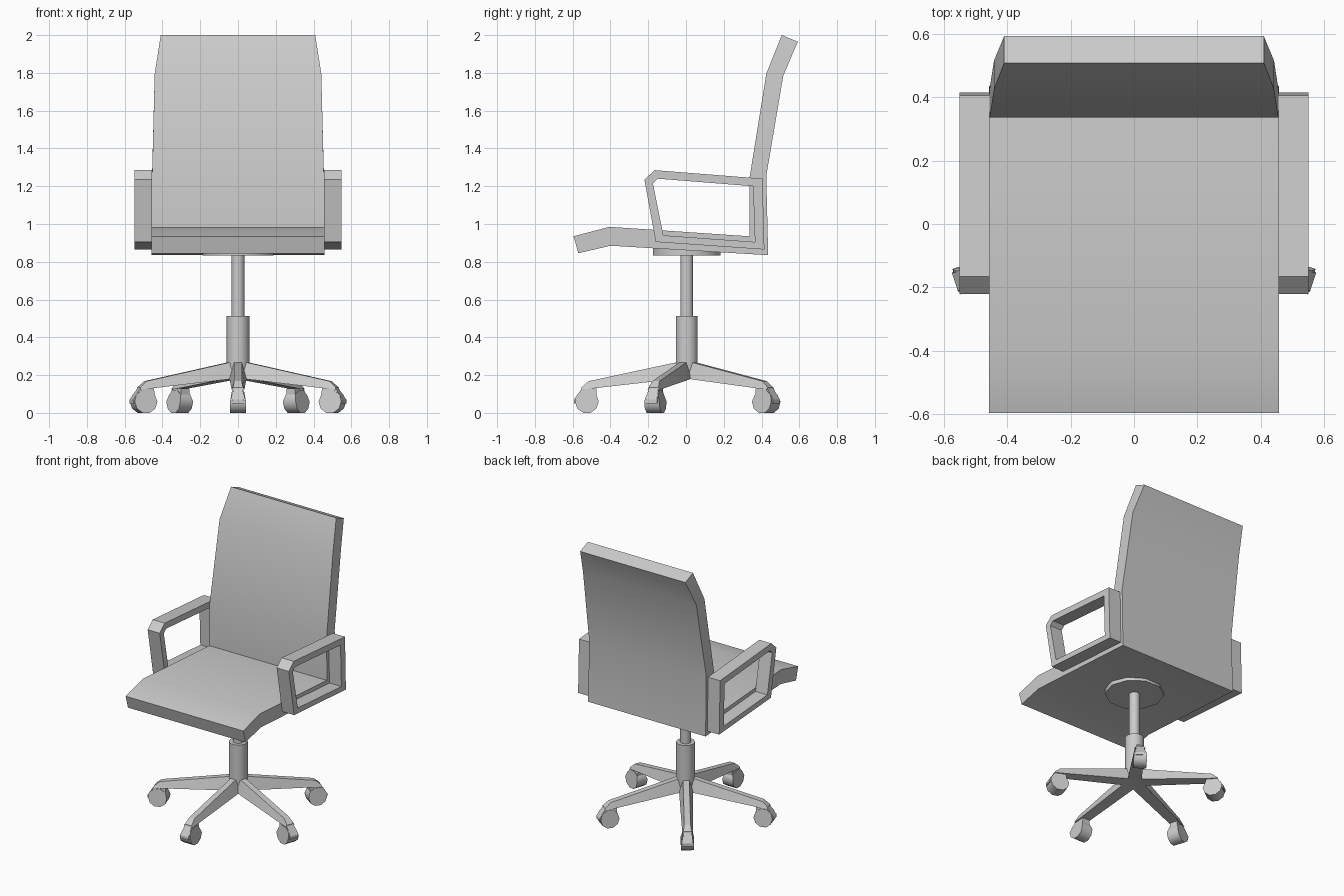
import bpy, bmesh, math
from mathutils import Matrix, Vector

cube = bpy.data.objects.get("Cube")
if cube:
    bpy.data.objects.remove(cube)

grey = bpy.data.materials.new("plain grey")
grey.use_nodes = True
grey.diffuse_color = (0.6, 0.6, 0.6, 1)
grey.node_tree.nodes["Principled BSDF"].inputs["Base Color"].default_value = (0.6, 0.6, 0.6, 1)


def finish(name, bm, angle=35):
    """Turn a bmesh into a named grey object with smoothing by angle."""
    bmesh.ops.recalc_face_normals(bm, faces=bm.faces)
    mesh = bpy.data.meshes.new(name)
    bm.to_mesh(mesh)
    bm.free()
    mesh.materials.append(grey)
    obj = bpy.data.objects.new(name, mesh)
    bpy.context.collection.objects.link(obj)
    bpy.ops.object.select_all(action='DESELECT')
    obj.select_set(True)
    bpy.context.view_layer.objects.active = obj
    bpy.ops.object.shade_smooth_by_angle(angle=math.radians(angle))
    return obj


def loft(bm, rings, closed=False):
    """Join four-point rings into a tube, capped or closed into a loop."""
    loops = [[bm.verts.new(p) for p in ring] for ring in rings]
    pairs = list(zip(loops, loops[1:]))
    if closed:
        pairs.append((loops[-1], loops[0]))
    else:
        bm.faces.new(loops[0])
        bm.faces.new(loops[-1])
    for a, b in pairs:
        for i in range(4):
            j = (i + 1) % 4
            bm.faces.new((a[i], a[j], b[j], b[i]))


def slab(name, profile, closed=False):
    """Profile rows: inner point, outer point (y, z), then x start and end."""
    bm = bmesh.new()
    loft(bm, [[(x0, *a), (x1, *a), (x1, *b), (x0, *b)]
              for a, b, x0, x1 in profile], closed)
    return finish(name, bm)


def cylinder(name, radius, z0, z1, y=0.004):
    bm = bmesh.new()
    bmesh.ops.create_cone(bm, cap_ends=True, segments=10, radius1=radius, radius2=radius,
                          depth=z1 - z0, matrix=Matrix.Translation((0, y, (z0 + z1) / 2)))
    # put a corner on the x axis
    first = max(bm.verts, key=lambda v: v.co.x).co
    turn = -math.atan2(first.y - y, first.x)
    bmesh.ops.rotate(bm, verts=bm.verts, cent=(0, y, 0), matrix=Matrix.Rotation(turn, 3, 'Z'))
    return finish(name, bm, 40)


# Seat and backrest in one bent, tapering slab
shell = [((-0.595, 0.935), (-0.57, 0.845), 0.457),
         ((-0.405, 0.985), (-0.40, 0.885), 0.457),
         ((0.335, 0.935), (0.435, 0.835), 0.457),
         ((0.335, 1.235), (0.425, 1.255), 0.455),
         ((0.425, 1.795), (0.515, 1.785), 0.441),
         ((0.507, 2.0), (0.592, 1.965), 0.409)]
slab("seat_and_backrest", [(a, b, -w, w) for a, b, w in shell])

# Armrest loops
arm = [((-0.22, 1.235), (-0.175, 1.215)),
       ((-0.165, 1.285), (-0.15, 1.24)),
       ((0.405, 1.24), (0.355, 1.2)),
       ((0.415, 0.865), (0.365, 0.905)),
       ((-0.16, 0.905), (-0.12, 0.94))]
for side, s in (("left", 1), ("right", -1)):
    slab(side + "_armrest", [(a, b, s * 0.455, s * 0.549) for a, b in arm], True)

# Mounting plate and gas column
cylinder("mounting_plate", 0.188, 0.832, 0.88)
cylinder("column_shaft", 0.035, 0.5, 0.85)
cylinder("column_sleeve", 0.061, 0.2, 0.512)


def section(y, z_top, z_low, w_top, w_low):
    return [(-w_top, y, z_top), (w_top, y, z_top), (w_low, y, z_low), (-w_low, y, z_low)]


# Five star legs, each with a hooded castor
for n in range(5):
    spin = Matrix.Rotation(math.tau * n / 5, 4, 'Z')

    bm = bmesh.new()
    loft(bm, [section(0.0, 0.27, 0.18, 0.02, 0.045),
              section(-0.05, 0.268, 0.18, 0.02, 0.045),
              section(-0.515, 0.168, 0.127, 0.02, 0.034),
              section(-0.553, 0.135, 0.125, 0.026, 0.034)])
    bm.transform(spin)
    finish(f"leg_{n + 1}", bm, 20)

    bm = bmesh.new()
    loft(bm, [section(-0.475, 0.128, 0.06, 0.026, 0.032),
              section(-0.553, 0.128, 0.06, 0.026, 0.032),
              section(-0.593, 0.07, 0.05, 0.03, 0.032)])
    bm.transform(spin)
    finish(f"castor_hood_{n + 1}", bm, 20)

    bm = bmesh.new()
    place = Matrix.Translation((0, -0.525, 0.06)) @ Matrix.Rotation(math.pi / 2, 4, 'Y')
    bmesh.ops.create_cone(bm, cap_ends=True, segments=10, radius1=0.063, radius2=0.063,
                          depth=0.084, matrix=place)
    # narrow the upper half of the wheel faces
    for v in bm.verts:
        if v.co.z > 0.09:
            v.co.x *= 0.75
    low = min(v.co.z for v in bm.verts)
    bmesh.ops.translate(bm, verts=bm.verts, vec=Vector((0, 0, -low)))
    bm.transform(spin)
    finish(f"castor_wheel_{n + 1}", bm, 40)
